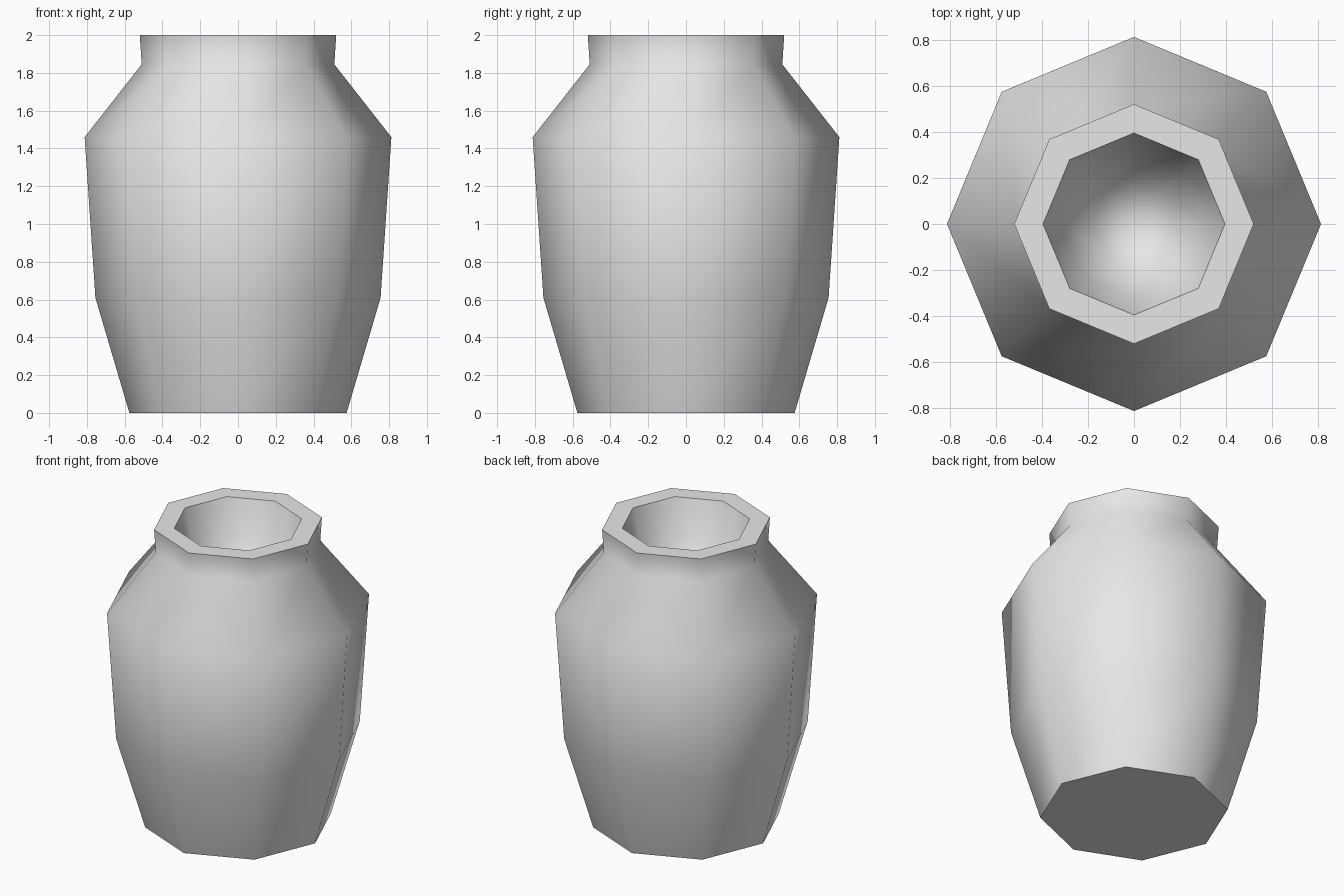
import bpy, bmesh, math

cube = bpy.data.objects.get("Cube")
if cube:
    bpy.data.objects.remove(cube, do_unlink=True)

SIDES = 8

# Plain grey clay
clay = bpy.data.materials.new("grey_clay")
clay.use_nodes = True
grey = (0.8, 0.8, 0.8, 1.0)
clay.diffuse_color = grey
clay.node_tree.nodes["Principled BSDF"].inputs["Base Color"].default_value = grey


def lathe(name, profile, material):
    """Turn a (radius, height) profile around z into a faceted solid."""
    bm = bmesh.new()
    verts = [bm.verts.new((r, 0, z)) for r, z in profile]
    edges = [bm.edges.new(pair) for pair in zip(verts, verts[1:])]
    bmesh.ops.spin(bm, geom=verts + edges, cent=(0, 0, 0), axis=(0, 0, 1),
                   angle=math.tau, steps=SIDES)
    bmesh.ops.remove_doubles(bm, verts=bm.verts, dist=0.0005)
    bmesh.ops.recalc_face_normals(bm, faces=bm.faces)
    mesh = bpy.data.meshes.new(name)
    bm.to_mesh(mesh)
    bm.free()
    mesh.materials.append(material)
    obj = bpy.data.objects.new(name, mesh)
    bpy.context.collection.objects.link(obj)
    return obj


# Outer wall from the base up to the lip
outside = [(0, 0), (0.575, 0), (0.755, 0.61), (0.812, 1.46), (0.51, 1.845), (0.52, 2)]
# Flat lip and rounded hollow
inside = [(0.395, 2), (0.325, 1.76), (0.18, 1.53), (0, 1.45)]

vase = lathe("vase", outside + inside, clay)

# Smooth around the body, crisp at the base and lip
bpy.ops.object.select_all(action="DESELECT")
vase.select_set(True)
bpy.context.view_layer.objects.active = vase
bpy.ops.object.shade_smooth_by_angle(angle=math.radians(50))
